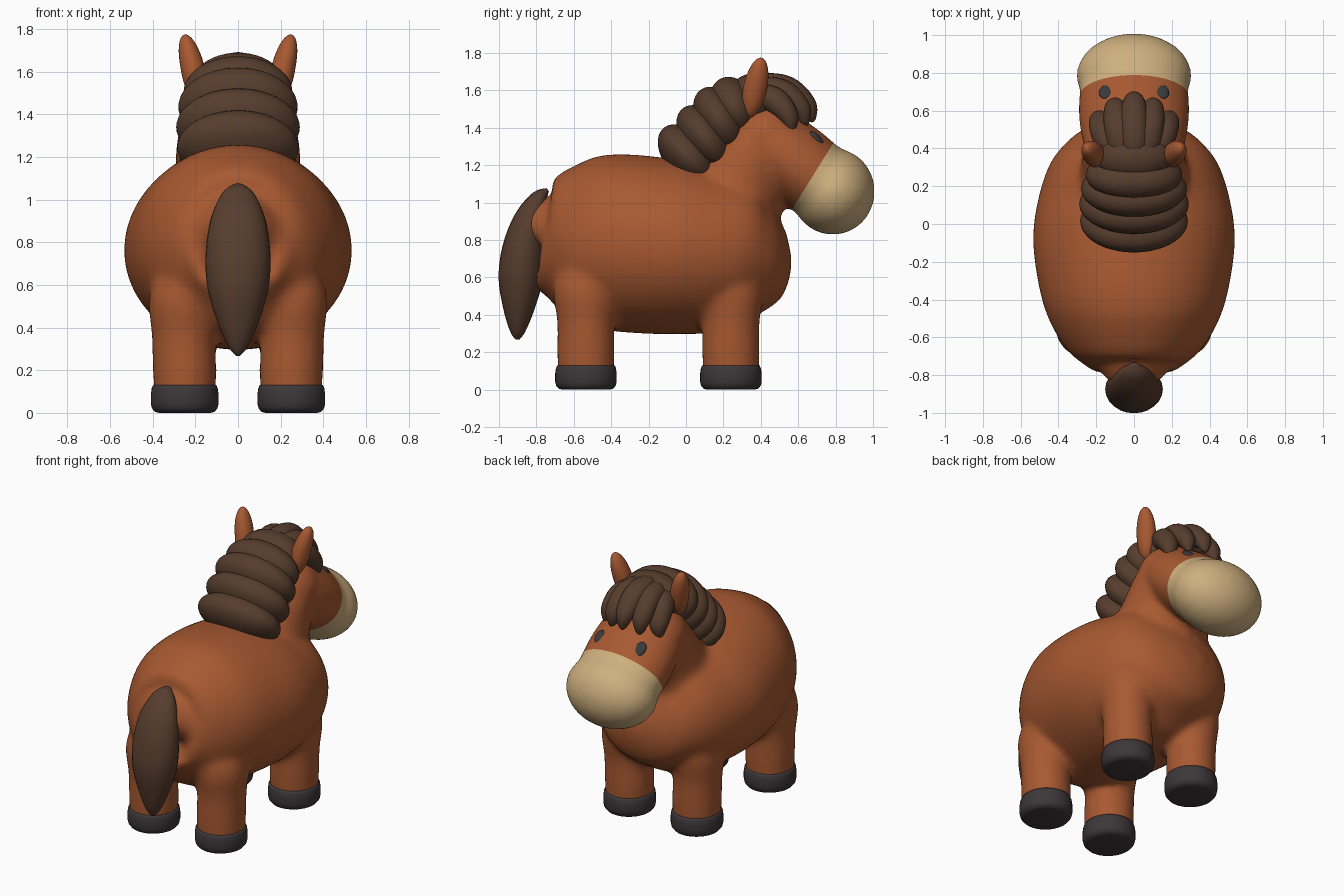
import bpy, bmesh, math
from mathutils import Vector, Matrix

if "Cube" in bpy.data.objects:
    bpy.data.objects.remove(bpy.data.objects["Cube"])


def material(name, rgb):
    m = bpy.data.materials.new(name)
    m.use_nodes = True
    m.diffuse_color = (*rgb, 1)
    bsdf = m.node_tree.nodes["Principled BSDF"]
    bsdf.inputs["Base Color"].default_value = (*rgb, 1)
    bsdf.inputs["Roughness"].default_value = 0.7
    return m


COAT = material("chestnut coat", (0.39, 0.10, 0.031))
HAIR = material("dark brown hair", (0.095, 0.047, 0.027))
MUZZLE = material("cream muzzle", (0.62, 0.43, 0.21))
HOOF = material("charcoal hoof", (0.046, 0.038, 0.041))
EYE = material("dark eye", (0.04, 0.042, 0.048))


def finish(name, bm, mat):
    bmesh.ops.recalc_face_normals(bm, faces=bm.faces)
    for f in bm.faces:
        f.smooth = True
    me = bpy.data.meshes.new(name)
    bm.to_mesh(me)
    bm.free()
    me.materials.append(mat)
    ob = bpy.data.objects.new(name, me)
    bpy.context.collection.objects.link(ob)
    return ob


def add_ellipsoid(bm, centre, radii, tilt=0, lean=0):
    """tilt turns about x, lean turns about y (degrees)"""
    mx = (Matrix.Translation(centre) @ Matrix.Rotation(math.radians(lean), 4, 'Y')
          @ Matrix.Rotation(math.radians(tilt), 4, 'X') @ Matrix.Diagonal((*radii, 1)))
    bmesh.ops.create_uvsphere(bm, u_segments=40, v_segments=24, radius=1, matrix=mx)


def add_loft(bm, sections, sides=24, steps=6):
    """Skin ellipses along a path; each section is x, y, z, half width, half depth"""
    s = [Vector(v) for v in sections]
    path = []
    for i in range(len(s) - 1):
        a, b, c, d = s[max(i - 1, 0)], s[i], s[i + 1], s[min(i + 2, len(s) - 1)]
        for k in range(steps):
            t = k / steps
            path.append(b + (c - a) * (t / 2) + (a * 2 - b * 5 + c * 4 - d) * (t * t / 2)
                        + (b * 3 - a - c * 3 + d) * (t ** 3 / 2))
    path.append(s[-1])
    rings = []
    for i, p in enumerate(path):
        q = path[min(i + 1, len(path) - 1)] - path[max(i - 1, 0)]
        across = Vector((0, -q[2], q[1])).normalized()
        ring = []
        for k in range(sides):
            a = 2 * math.pi * k / sides
            ring.append(bm.verts.new(Vector(p[:3]) + Vector((math.cos(a) * p[3], 0, 0))
                                     + across * math.sin(a) * p[4]))
        rings.append(ring)
    for r, q in zip(rings, rings[1:]):
        for k in range(sides):
            n = (k + 1) % sides
            bm.faces.new((r[k], r[n], q[n], q[k]))
    bm.faces.new(rings[0][::-1])
    bm.faces.new(rings[-1])


# Body, neck, head and legs fused into one soft skin
bm = bmesh.new()
barrel = [(-0.81, .83, .73, .06), (-0.785, .99, .62, .17), (-0.74, 1.09, .51, .27),
          (-0.66, 1.175, .42, .36), (-0.52, 1.24, .34, .445), (-0.35, 1.26, .31, .50),
          (-0.1, 1.235, .295, .535), (0.1, 1.2, .30, .515), (0.3, 1.16, .35, .455),
          (0.42, 1.08, .43, .37), (0.5, .99, .54, .26), (0.55, .85, .70, .09)]
add_loft(bm, [(0, y, (t + b) / 2, w, (t - b) / 2) for y, t, b, w in barrel], sides=40)
add_loft(bm, [(0, .12, .84, .36, .33), (0, .22, 1.0, .31, .30), (0, .30, 1.14, .28, .265),
              (0, .37, 1.28, .27, .225), (0, .42, 1.42, .24, .17)])
add_ellipsoid(bm, (0, .42, 1.34), (.27, .20, .21), -40)
add_loft(bm, [(0, .40, 1.36, .26, .19), (0, .5, 1.28, .285, .21),
              (0, .62, 1.185, .295, .215), (0, .78, 1.06, .28, .20)])
add_ellipsoid(bm, (0, .785, 1.06), (.305, .225, .232))
for side in (1, -1):
    for y in (-.535, .24):
        add_loft(bm, [(side * .25, y, .06, .145, .15), (side * .25, y, .2, .15, .155),
                      (side * .255, y, .36, .15, .155), (side * .255, y, .52, .165, .175),
                      (side * .245, y, .64, .14, .15), (side * .23, y, .72, .06, .06)])
skin = finish("body", bm, COAT)
remesh = skin.modifiers.new("fuse", 'REMESH')
remesh.mode = 'VOXEL'
remesh.voxel_size = 0.02
remesh.use_smooth_shade = True
soften = skin.modifiers.new("soften", 'SMOOTH')
soften.factor = 0.5
soften.iterations = 14
bpy.context.view_layer.update()
fused = bpy.data.meshes.new_from_object(skin.evaluated_get(bpy.context.evaluated_depsgraph_get()))
skin.modifiers.clear()

# Cream muzzle, cut cleanly from the coat by a slanted plane
bm = bmesh.new()
bm.from_mesh(fused)
point, normal = Vector((0, .67, 1.13)), Vector((0, .85, -.53)).normalized()
bmesh.ops.bisect_plane(bm, geom=bm.verts[:] + bm.edges[:] + bm.faces[:],
                       plane_co=point, plane_no=normal)
for f in bm.faces:
    c = f.calc_center_median()
    f.smooth = True
    f.material_index = int((c - point).dot(normal) > 0 and (c.y > .6 or c.z > .93))
bm.to_mesh(skin.data)
bm.free()
skin.data.materials.append(MUZZLE)

# Hooves, turned from a rounded profile
profile = [(.125, 0), (.145, .006), (.158, .022), (.163, .045), (.163, .085),
           (.159, .115), (.152, .13), (.13, .132)]
for end, y in (("back", -.535), ("front", .24)):
    for label, x in (("left", .25), ("right", -.25)):
        bm = bmesh.new()
        rings = [[bm.verts.new((x + .975 * r * math.cos(math.pi * k / 20),
                                y + 1.01 * r * math.sin(math.pi * k / 20), z))
                  for k in range(40)] for r, z in profile]
        for lo, hi in zip(rings, rings[1:]):
            for k in range(40):
                bm.faces.new((lo[k], lo[k - 1], hi[k - 1], hi[k]))
        bm.faces.new(rings[0])
        bm.faces.new(rings[-1])
        finish(f"{end}_{label}_hoof", bm, HOOF)

# Tail
bm = bmesh.new()
add_loft(bm, [(0, -.74, 1.07, .02, .01), (0, -.785, 1.02, .08, .05), (0, -.835, .90, .13, .09),
              (0, -.87, .74, .152, .115), (0, -.885, .58, .142, .117), (0, -.895, .42, .095, .08),
              (0, -.90, .31, .045, .04), (0, -.90, .268, .01, .01)])
finish("tail", bm, HAIR)

# Mane, overlapping rolls climbing the neck
rolls = [(.015, 1.245, .285, .205, .125), (.105, 1.34, .29, .205, .125),
         (.185, 1.435, .28, .20, .125), (.26, 1.505, .255, .175, .125),
         (.36, 1.545, .215, .145, .14)]
for i, (y, z, w, depth, thick) in enumerate(rolls):
    bm = bmesh.new()
    add_ellipsoid(bm, (0, y, z), (w, thick, depth), 42 - 6 * i)
    finish(f"mane_roll_{i + 1}", bm, HAIR)

# Forelock tufts, fanning over the brow
for i, (x, tip, drop) in enumerate([(0, .69, 0), (.085, .655, .02), (-.085, .655, .02),
                                    (.155, .58, .06), (-.155, .58, .06)]):
    bm = bmesh.new()
    reach = tip - .32
    add_loft(bm, [(x * .6, .32, 1.62 - drop, .03, .02),
                  (x * .75, .32 + reach * .25, 1.625 - drop, .075, .065),
                  (x, .32 + reach * .6, 1.605 - drop, .075, .07),
                  (x * 1.15, .32 + reach * .87, 1.525 - drop, .06, .055),
                  (x * 1.2, tip - .02, 1.455 - drop, .03, .028),
                  (x * 1.2, tip - .02, 1.43 - drop, .006, .006)])
    finish(f"forelock_tuft_{i + 1}", bm, HAIR)

# Ears and eyes
for label, side in (("left", 1), ("right", -1)):
    bm = bmesh.new()
    add_ellipsoid(bm, (side * .212, .37, 1.615), (.056, .063, .165), -12, side * 9)
    for v in bm.verts:
        if v.co.z > 1.62:
            v.co.x += side * (v.co.z - 1.62) * .08
    finish(f"{label}_ear", bm, COAT)
    bm = bmesh.new()
    add_ellipsoid(bm, (side * .148, .70, 1.345), (.038, .05, .018), -45, side * 10)
    finish(f"{label}_eye", bm, EYE)
